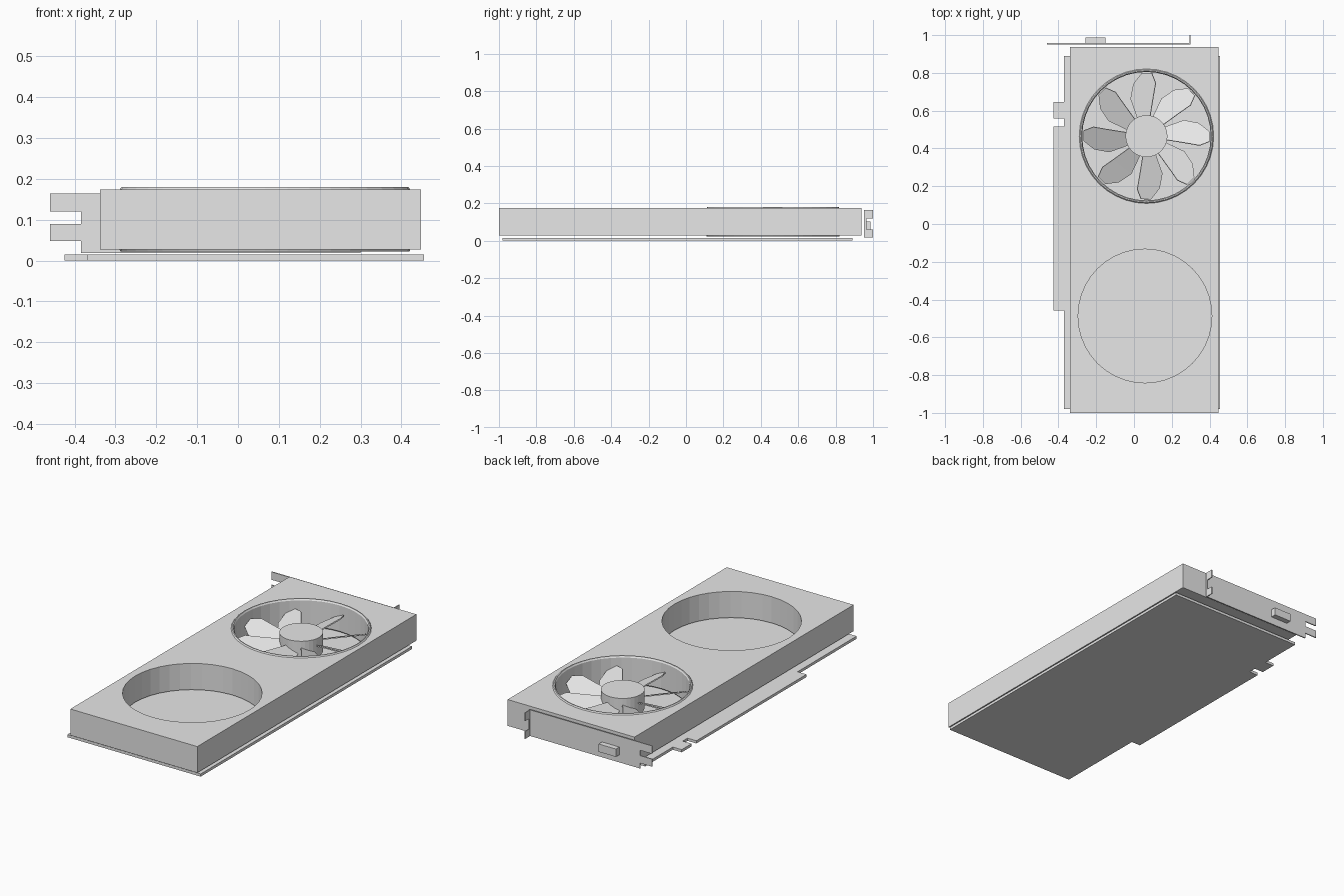
import bpy, bmesh, math

if "Cube" in bpy.data.objects:
    bpy.data.objects.remove(bpy.data.objects["Cube"])

grey = bpy.data.materials.new("plain_grey")
grey.diffuse_color = (0.8, 0.8, 0.8, 1)
grey.use_nodes = True
grey.node_tree.nodes["Principled BSDF"].inputs["Base Color"].default_value = grey.diffuse_color


def finish(name, bm):
    bmesh.ops.remove_doubles(bm, verts=bm.verts, dist=1e-5)
    bmesh.ops.recalc_face_normals(bm, faces=bm.faces)
    me = bpy.data.meshes.new(name)
    bm.to_mesh(me)
    bm.free()
    me.materials.clear()
    me.materials.append(grey)
    for p in me.polygons:
        p.use_smooth = False
        p.material_index = 0
    ob = bpy.data.objects.new(name, me)
    bpy.context.collection.objects.link(ob)
    return ob


def plate(name, loops, lo, hi, place=lambda a, b, c: (a, b, c)):
    """Extrude a flat outline (with optional holes) from lo to hi."""
    cu = bpy.data.curves.new(name + "_outline", 'CURVE')
    cu.dimensions = '2D'
    cu.fill_mode = 'BOTH'
    cu.extrude = (hi - lo) / 2
    for pts in loops:
        s = cu.splines.new('POLY')
        s.points.add(len(pts) - 1)
        for p, (a, b) in zip(s.points, pts):
            p.co = (a, b, 0, 1)
        s.use_cyclic_u = True
    tmp = bpy.data.objects.new(name + "_outline", cu)
    bpy.context.collection.objects.link(tmp)
    bpy.context.view_layer.update()
    dg = bpy.context.evaluated_depsgraph_get()
    me = bpy.data.meshes.new_from_object(tmp.evaluated_get(dg))
    bm = bmesh.new()
    bm.from_mesh(me)
    bpy.data.objects.remove(tmp)
    bpy.data.meshes.remove(me)
    for v in bm.verts:
        v.co = place(v.co.x, v.co.y, v.co.z + (lo + hi) / 2)
    return finish(name, bm)


def rect(x0, x1, y0, y1):
    return [(x0, y0), (x1, y0), (x1, y1), (x0, y1)]


def circle(cx, cy, r, n=40):
    return [(cx + r * math.cos(i * math.tau / n), cy + r * math.sin(i * math.tau / n)) for i in range(n)]


def lathe(name, cx, cy, profile, n=40, closed=True):
    """Revolve an (r, z) profile about a vertical axis."""
    bm = bmesh.new()
    rings = [[bm.verts.new((x, y, z)) for x, y in circle(cx, cy, r, n)] for r, z in profile]
    for k in range(len(rings) if closed else len(rings) - 1):
        a, b = rings[k], rings[(k + 1) % len(rings)]
        for i in range(n):
            j = (i + 1) % n
            bm.faces.new((a[i], a[j], b[j], b[i]))
    if not closed:
        bm.faces.new(rings[0])
        bm.faces.new(rings[-1])
    return finish(name, bm)


FX, FY = 0.066, 0.465      # rear fan centre
HX, HY = 0.058, -0.487     # front fan opening centre

# circuit board with edge connector and key notch
plate("circuit_board", [[
    (-0.37, -0.98), (0.455, -0.98), (0.455, 0.89), (-0.37, 0.89),
    (-0.37, 0.645), (-0.425, 0.645), (-0.425, 0.558), (-0.37, 0.558),
    (-0.37, 0.515), (-0.425, 0.515), (-0.425, -0.458), (-0.37, -0.458)]], 0, 0.015)

# cooler shroud with two round openings
plate("cooler_shroud", [rect(-0.338, 0.448, -1.0, 0.938),
                        circle(FX, FY, 0.35), circle(HX, HY, 0.354)], 0.027, 0.174)

# fan ring standing slightly proud of the shroud
lathe("fan_ring", FX, FY, [(0.354, 0.022), (0.356, 0.027), (0.356, 0.174), (0.351, 0.18),
                           (0.345, 0.18), (0.34, 0.172), (0.34, 0.03), (0.345, 0.022)])

# fan hub
lathe("fan_hub", FX, FY, [(0.111, 0.05), (0.111, 0.153)], 32, closed=False)

# fan blades: radius, low-edge angle, high-edge angle
sections = [(0.10, 24, -14), (0.215, 20, -13), (0.285, 11, -13), (0.335, 1, -8)]
BLADES = 8
bm = bmesh.new()
for k in range(BLADES):
    base = 360 / BLADES * k + 3
    rows = []
    for r, low, high in sections:
        row = []
        for ang in (low, high):
            t = math.radians(base + ang)
            z = 0.10 - 0.45 * r * math.radians(ang - 2)
            row.append(bm.verts.new((FX + r * math.cos(t), FY + r * math.sin(t), z)))
        rows.append(row)
    for a, b in zip(rows, rows[1:]):
        bm.faces.new((a[0], b[0], b[1], a[1]))
blades = finish("fan_blades", bm)
sol = blades.modifiers.new("thickness", 'SOLIDIFY')
sol.thickness = 0.006
sol.offset = 0

# mounting bracket with two end tabs
plate("bracket_plate", [[
    (0.30, 0.018), (0.30, 0.164), (-0.46, 0.164), (-0.46, 0.12), (-0.385, 0.12),
    (-0.385, 0.09), (-0.46, 0.09), (-0.46, 0.048), (-0.385, 0.048), (-0.385, 0.018)]],
    0.951, 0.957, lambda a, b, c: (a, c, b))

# folded bracket flange with a screw notch
plate("bracket_flange", [[
    (0.951, 0.018), (1.0, 0.018), (1.0, 0.06), (0.965, 0.06),
    (0.965, 0.118), (1.0, 0.118), (1.0, 0.164), (0.951, 0.164)]],
    0.295, 0.30, lambda a, b, c: (c, a, b))

# video port
plate("video_port", [rect(-0.257, -0.15, 0.06, 0.104)], 0.955, 0.987, lambda a, b, c: (a, c, b))
